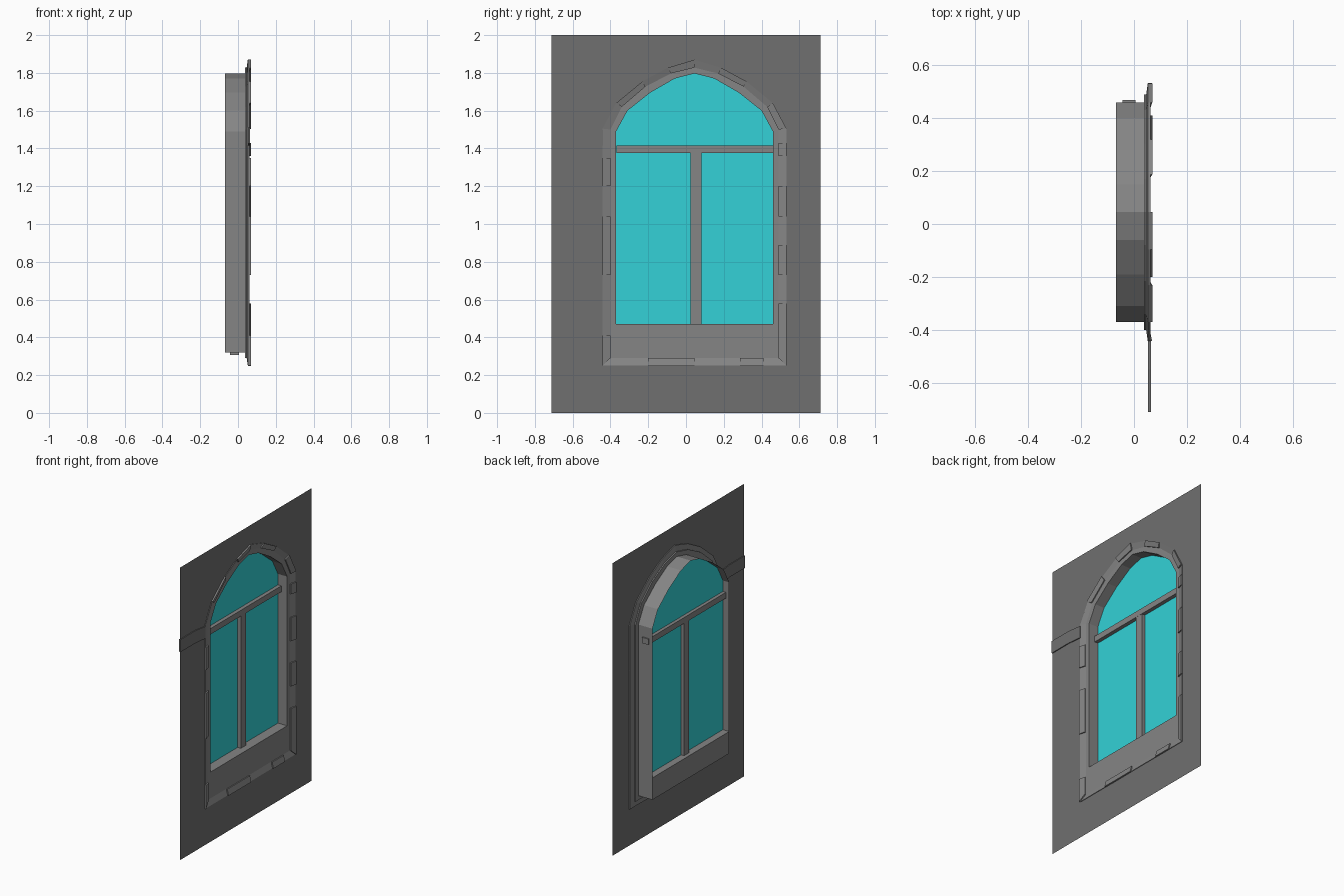
import bpy, bmesh

if "Cube" in bpy.data.objects:
    bpy.data.objects.remove(bpy.data.objects["Cube"])

CY = 0.045  # window axis in y

# right-half outlines (distance from axis, z), bottom corner to crown
INNER = [(.415, .32), (.415, 1.49), (.355, 1.6), (.235, 1.695), (.105, 1.77), (0, 1.797)]
LIP = [(.445, .29), (.445, 1.5), (.385, 1.62), (.26, 1.727), (.125, 1.797), (0, 1.828)]
OUTER = [(.487, .25), (.487, 1.505), (.415, 1.64), (.275, 1.755), (.142, 1.827), (0, 1.87)]


def material(name, color):
    m = bpy.data.materials.new(name)
    m.diffuse_color = (*color, 1)
    m.use_nodes = True
    m.node_tree.nodes["Principled BSDF"].inputs["Base Color"].default_value = m.diffuse_color
    return m


STONE = material("stone_grey", (.235, .235, .235))
WALL = material("wall_dark_grey", (.16, .16, .16))
GLASS = material("glass_teal", (.033, .64, .68))


def loop(half):
    """Mirror a half outline into a closed loop of (y, z)."""
    pts = half + [(-d, z) for d, z in reversed(half[:-1])]
    return [(CY + d, z) for d, z in pts]


def finish(name, bm, mat=STONE, fix=True):
    if fix:
        bmesh.ops.recalc_face_normals(bm, faces=bm.faces)
    me = bpy.data.meshes.new(name)
    bm.to_mesh(me)
    bm.free()
    me.materials.append(mat)
    ob = bpy.data.objects.new(name, me)
    bpy.context.collection.objects.link(ob)
    return ob


def strip(name, sections, closed=False):
    """Bridge a series of (half outline, x) sections around the opening."""
    bm = bmesh.new()
    rings = [[bm.verts.new((x, y, z)) for y, z in loop(h)] for h, x in sections]
    pairs = list(zip(rings, rings[1:])) + ([(rings[-1], rings[0])] if closed else [])
    for a, b in pairs:
        for i in range(len(a)):
            j = (i + 1) % len(a)
            bm.faces.new((a[i], a[j], b[j], b[i]))
    return finish(name, bm)


def prism(name, pts, x0, x1, mat=STONE):
    """Extrude a (y, z) polygon along x; x1 may be one value or one per point."""
    tops = x1 if isinstance(x1, (list, tuple)) else [x1] * len(pts)
    bm = bmesh.new()
    a = [bm.verts.new((x0, y, z)) for y, z in pts]
    b = [bm.verts.new((x, y, z)) for x, (y, z) in zip(tops, pts)]
    bm.faces.new(a)
    bm.faces.new(b)
    for i in range(len(a)):
        j = (i + 1) % len(a)
        bm.faces.new((a[i], a[j], b[j], b[i]))
    return finish(name, bm, mat)


def box(name, y0, y1, z0, z1, x0, x1):
    return prism(name, [(y0, z0), (y1, z0), (y1, z1), (y0, z1)], x0, x1)


def stone(name, outer0, outer1, inner1, inner0):
    """Raised stone whose face slopes down towards the opening."""
    prism(name, [outer0, outer1, inner1, inner0], .052, [.069, .069, .059, .059])


# wall sheet with the window opening
bm = bmesh.new()
edges = []
for pts in ([(-.711, 0), (.711, 0), (.711, 2), (-.711, 2)], loop(OUTER)):
    vs = [bm.verts.new((.058, y, z)) for y, z in pts]
    edges += [bm.edges.new((vs[i], vs[(i + 1) % len(vs)])) for i in range(len(vs))]
bmesh.ops.triangle_fill(bm, edges=edges, use_beauty=True, normal=(1, 0, 0))
for f in bm.faces:
    f.normal_update()
    if f.normal.x < 0:
        f.normal_flip()
bmesh.ops.dissolve_limit(bm, angle_limit=.01, verts=bm.verts, edges=bm.edges)
finish("wall", bm, WALL, fix=False)

# reveal tunnel with its front lip
strip("window_reveal", [(INNER, -.068), (INNER, .05), (LIP, .05), (LIP, .038), (INNER, .038)])

# sloped stone surround
strip("stone_surround", [(LIP, .046), (LIP, .05), (OUTER, .062), (OUTER, .052)], closed=True)

# raised stones on the jambs (the lowest ones are mitred at the corner)
for side, spans in [(-1, [(.25, .41), (.73, 1.04), (1.2, 1.35)]),
                    (1, [(.25, .58), (.73, .89), (1.04, 1.2), (1.36, 1.43)])]:
    for z0, z1 in spans:
        o, i = CY + side * .488, CY + side * .445
        stone("jamb_stone", (o, z0), (o, z1), (i, z1), (i, max(z0, .29)))

# raised stones along the bottom
for y0, y1 in [(-.2, .045), (.285, .41)]:
    stone("bottom_stone", (y0, .249), (y1, .249), (y1, .29), (y0, .29))

# raised stones on the arch
for side, k in [(1, 1), (1, 3), (-1, 2), (-1, 4)]:
    quad = [OUTER[k], OUTER[k + 1], LIP[k + 1], LIP[k]]
    stone("arch_stone", *[(CY + side * d, z) for d, z in quad])

# string course on the left of the wall
prism("string_course", [(-.711, 1.425), (-.55, 1.425), (-.44, 1.415),
                        (-.44, 1.497), (-.55, 1.51), (-.711, 1.51)], .053, .064, WALL)

# sill block, transom and mullion
box("sill_block", CY - .415, CY + .415, .32, .47, -.068, .05)
box("transom", -.369, .468, 1.375, 1.415, -.043, .006)
box("mullion", .025, .081, .307, 1.378, -.042, .005)

# glass sheet
bm = bmesh.new()
bm.faces.new([bm.verts.new((-.02, y, max(z, .46))) for y, z in loop(INNER)])
finish("glass", bm, GLASS, fix=False)
